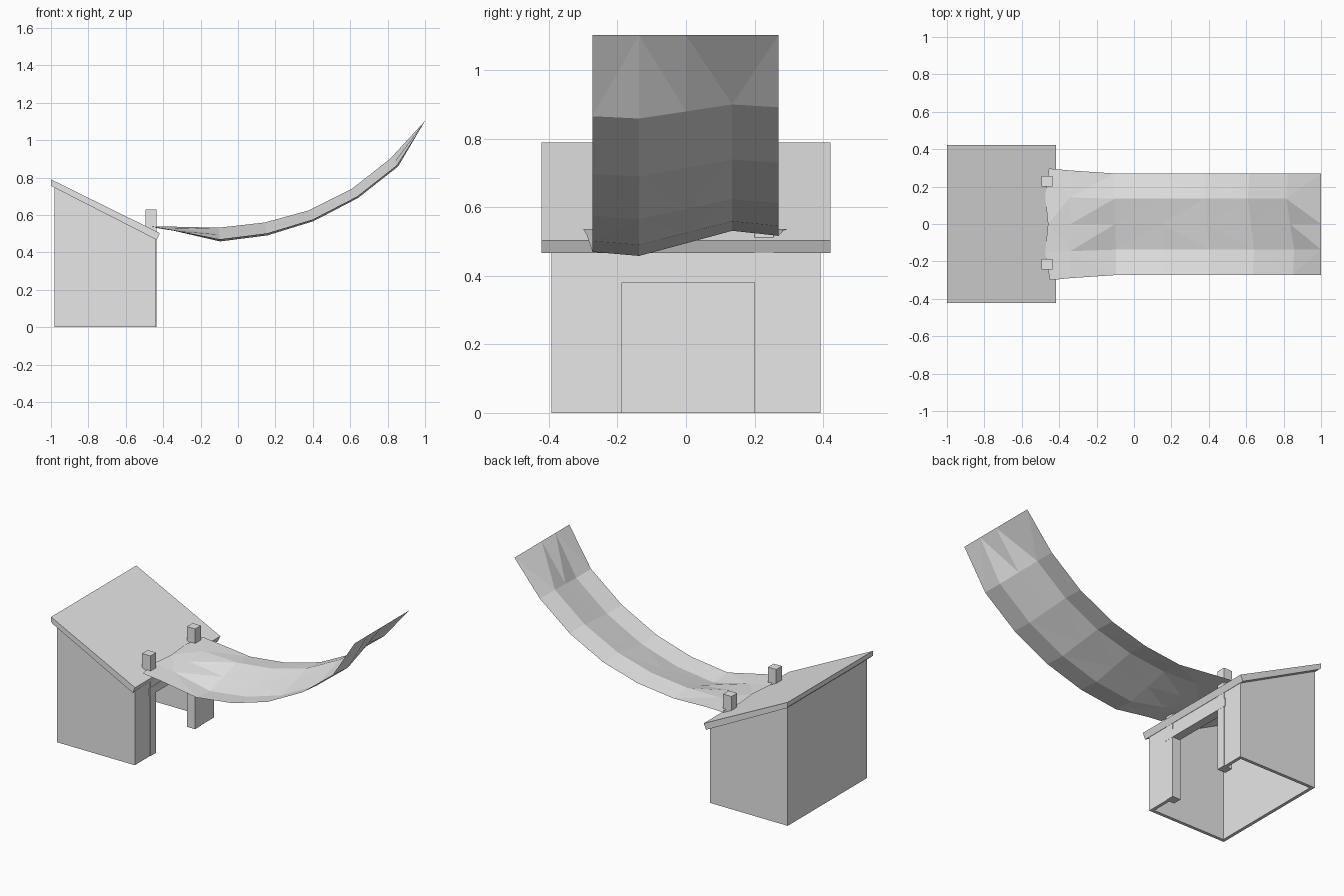
import bpy, bmesh
from mathutils import Vector

cube = bpy.data.objects.get("Cube")
if cube:
    bpy.data.objects.remove(cube, do_unlink=True)

grey = bpy.data.materials.new("plain_grey")
grey.use_nodes = True
COLOR = (0.8, 0.8, 0.8, 1)
grey.diffuse_color = COLOR
grey.node_tree.nodes["Principled BSDF"].inputs["Base Color"].default_value = COLOR


def finish(name, bm, recalc=True):
    if recalc:
        bmesh.ops.recalc_face_normals(bm, faces=bm.faces)
    mesh = bpy.data.meshes.new(name)
    bm.to_mesh(mesh)
    bm.free()
    mesh.materials.append(grey)
    obj = bpy.data.objects.new(name, mesh)
    bpy.context.collection.objects.link(obj)
    return obj


def prism(name, profile, y0, y1):
    """Extrude an (x, z) outline along y."""
    bm = bmesh.new()
    face = bm.faces.new([bm.verts.new((x, y0, z)) for x, z in profile])
    out = bmesh.ops.extrude_face_region(bm, geom=[face])
    moved = [v for v in out["geom"] if isinstance(v, bmesh.types.BMVert)]
    bmesh.ops.translate(bm, verts=moved, vec=Vector((0, y1 - y0, 0)))
    return finish(name, bm)


def under_roof(x):
    """Height of the roof underside at x."""
    return 0.475 - 0.505 * (x + 0.44)


def panel(name, x0, x1, y0, y1, z0=0.0):
    prism(name, [(x0, z0), (x1, z0), (x1, under_roof(x1)), (x0, under_roof(x0))], y0, y1)


# Lean-to shelter, open underneath
BACK, FRONT, HALF, THICK = -0.98, -0.44, 0.393, 0.02
panel("right_wall", BACK, FRONT, -HALF, -HALF + THICK)
panel("left_wall", BACK, FRONT, HALF - THICK, HALF)
panel("back_wall", BACK, BACK + THICK, -HALF + THICK, HALF - THICK)
panel("front_wall_right", FRONT - THICK, FRONT, -HALF + THICK, -0.19)
panel("front_wall_left", FRONT - THICK, FRONT, 0.2, HALF - THICK)
panel("wall_over_door", FRONT - THICK, FRONT, -0.19, 0.2, 0.42)

# Sloping roof slab
prism("roof", [(-1, 0.79), (-0.418, 0.503), (-0.435, 0.467), (-0.99, 0.75), (-1, 0.76)], -0.422, 0.422)

# Door posts that poke through the roof, and the beam between them
for name, y in (("right_post", -0.215), ("left_post", 0.228)):
    prism(name, [(-0.494, 0), (-0.437, 0), (-0.437, 0.628), (-0.494, 0.628)], y - 0.028, y + 0.028)
prism("door_beam", [(-0.49, 0.38), (-0.436, 0.38), (-0.436, 0.43), (-0.49, 0.43)], -0.25, 0.265)

# Hanging sheet: rows of (x, height, wave strength) swept across five columns
columns = [(-0.273, -0.025), (-0.137, -0.037), (0, 0.0), (0.135, 0.037), (0.27, 0.022)]
rows = [(-0.1, 0.495, 1), (0.15, 0.525, 0.95), (0.39, 0.595, 0.85),
        (0.625, 0.715, 0.8), (0.835, 0.88, 0.8), (1.0, 1.103, 0)]
bm = bmesh.new()
grid = []
# Tied edge lying over the roof, then a loose gathered row
grid.append([bm.verts.new((x, y * 1.1, 0.537)) for (y, w), x in
             zip(columns, (-0.45, -0.475, -0.46, -0.475, -0.455))])
grid.append([bm.verts.new((-0.34, y * 1.06, 0.526 + w * 0.3)) for y, w in columns])
for i, (x, z, wave) in enumerate(rows):
    a, b = rows[max(i - 1, 0)], rows[min(i + 1, len(rows) - 1)]
    normal = Vector((a[1] - b[1], 0, b[0] - a[0])).normalized()
    grid.append([bm.verts.new(Vector((x, y, z)) + normal * w * wave) for y, w in columns])
for r0, r1 in zip(grid, grid[1:]):
    for j in range(len(columns) - 1):
        quad = bm.faces.new((r0[j], r1[j], r1[j + 1], r0[j + 1]))
        bmesh.ops.triangulate(bm, faces=[quad])
finish("hanging_sheet", bm, recalc=False)
